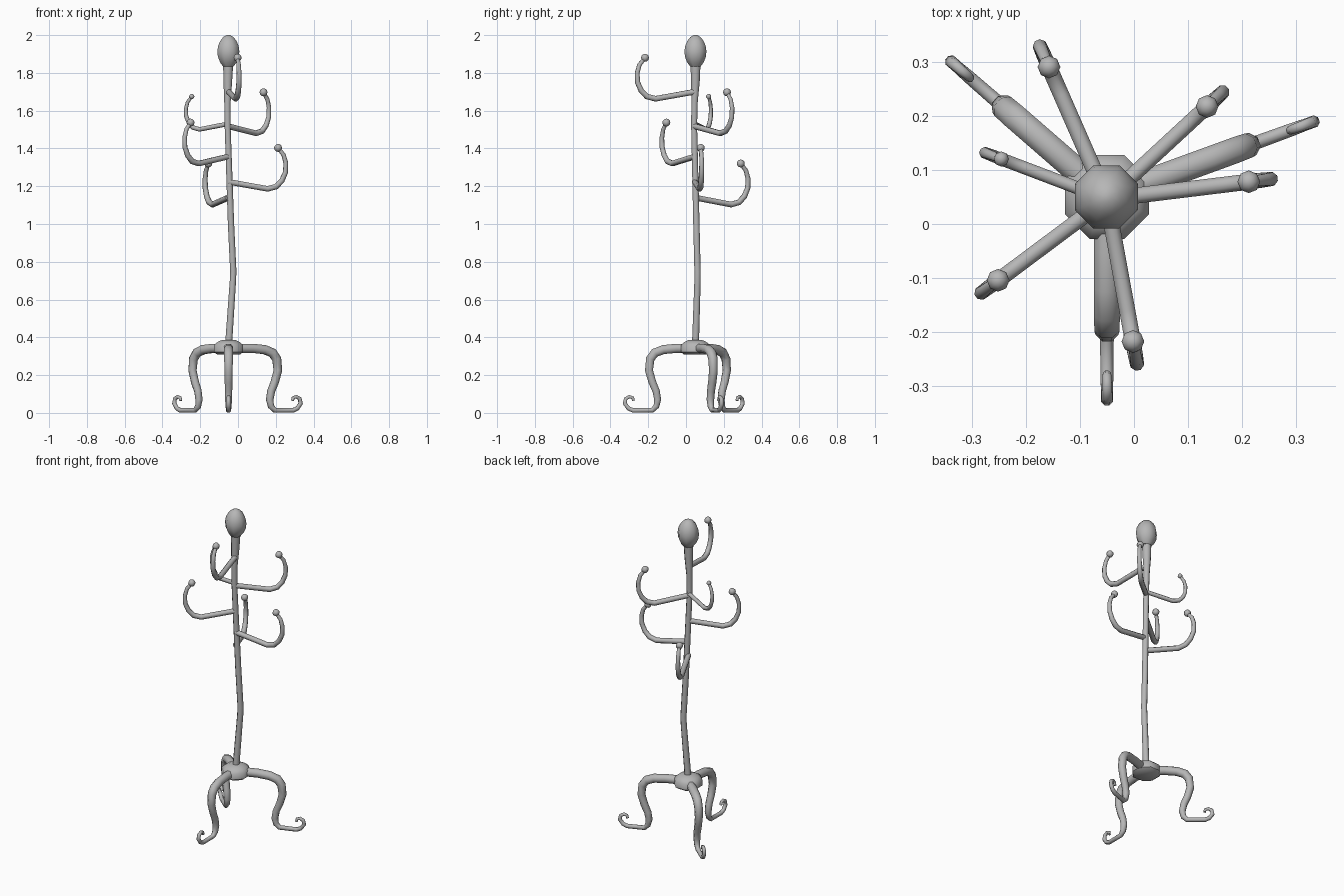
import bpy
import bmesh
from math import cos, sin, pi, radians, atan2, hypot
from mathutils import Vector

cube = bpy.data.objects.get("Cube")
if cube:
    bpy.data.objects.remove(cube, do_unlink=True)

grey = bpy.data.materials.new("grey metal")
grey.use_nodes = True
colour = (0.47, 0.47, 0.47, 1)
grey.diffuse_color = colour
grey.node_tree.nodes["Principled BSDF"].inputs["Base Color"].default_value = colour

UP = Vector((0, 0, 1))
AXIS = Vector((-0.05, 0.05, 0))


def loft(name, rings, sides=8):
    """Skin rings given as (centre, u, v), where u and v carry the radii."""
    bm = bmesh.new()
    loops = []
    for c, u, v in rings:
        angles = [2 * pi * (i + 0.5) / sides for i in range(sides)]
        loops.append([bm.verts.new(c + u * cos(a) + v * sin(a)) for a in angles])
    for a, b in zip(loops, loops[1:]):
        for i in range(sides):
            j = (i + 1) % sides
            bm.faces.new((a[i], a[j], b[j], b[i]))
    bm.faces.new(loops[0])
    bm.faces.new(loops[-1])
    bmesh.ops.recalc_face_normals(bm, faces=bm.faces)
    finish(name, bm)


def finish(name, bm):
    mesh = bpy.data.meshes.new(name)
    bm.to_mesh(mesh)
    bm.free()
    mesh.materials.append(grey)
    obj = bpy.data.objects.new(name, mesh)
    bpy.context.collection.objects.link(obj)
    bpy.ops.object.select_all(action="DESELECT")
    obj.select_set(True)
    bpy.context.view_layer.objects.active = obj
    bpy.ops.object.shade_smooth_by_angle(angle=radians(50))


def lathe(name, profile):
    """Upright rings from (x, y, z, radius)."""
    loft(name, [(Vector((x, y, z)), Vector((r, 0, 0)), Vector((0, r, 0)))
                for x, y, z, r in profile])


def bent_tube(name, base, angle, path):
    """Tube in a vertical plane from (reach, height, radius)."""
    out = Vector((cos(angle), sin(angle), 0))
    side = out.cross(UP)
    pts = [base + out * r + UP * z for r, z, _ in path]
    rings = []
    for i, p in enumerate(pts):
        before = (p - pts[max(i - 1, 0)]).normalized()
        after = (pts[min(i + 1, len(pts) - 1)] - p).normalized()
        normal = side.cross((before + after).normalized())
        rings.append((p, side * path[i][2], normal * path[i][2]))
    loft(name, rings)


# Slightly crooked post, flaring below the finial
lathe("post", [
    (-0.05, 0.05, 0.36, 0.02), (-0.027, 0.061, 0.70, 0.018),
    (-0.025, 0.061, 0.75, 0.018), (-0.037, 0.055, 1.0, 0.018),
    (-0.055, 0.043, 1.52, 0.017), (-0.056, 0.045, 1.64, 0.018),
    (-0.054, 0.05, 1.76, 0.025), (-0.052, 0.05, 1.85, 0.029)])

# Egg-shaped finial
lathe("finial", [(-0.051, 0.05, z, r) for z, r in [
    (1.833, 0.029), (1.855, 0.047), (1.885, 0.06), (1.915, 0.063),
    (1.945, 0.058), (1.97, 0.046), (1.99, 0.029), (2.0, 0.01)]])

# Hub that joins the legs
lathe("hub", [(-0.05, 0.05, z, r) for z, r in [
    (0.308, 0.064), (0.322, 0.084), (0.358, 0.084), (0.376, 0.062), (0.387, 0.036)]])

# Three scrolled legs, each set out from the hub by its own offset
LEG = [(0.03, 0.342, 0.026), (0.10, 0.342, 0.026), (0.17, 0.335, 0.026),
       (0.215, 0.318, 0.026), (0.239, 0.286, 0.025), (0.246, 0.225, 0.023),
       (0.229, 0.165, 0.022), (0.208, 0.115, 0.021), (0.20, 0.07, 0.02),
       (0.207, 0.035, 0.017), (0.228, 0.014, 0.014), (0.33, 0.013, 0.013),
       (0.355, 0.024, 0.012), (0.374, 0.05, 0.012), (0.369, 0.075, 0.011),
       (0.35, 0.086, 0.01), (0.332, 0.08, 0.009), (0.328, 0.064, 0.008)]
for name, degrees, offset in [("front_leg", -90, 0),
                              ("left_leg", 20, 0.032), ("right_leg", 139, 0.007)]:
    bent_tube(name, AXIS, radians(degrees), [(r + offset, z, w) for r, z, w in LEG])

# Six coat hooks, each placed by its ball tip (x, y, z, ball radius)
HOOK = [(0, -0.18, 0.016), (0.205, -0.217, 0.016), (0.25, -0.205, 0.016),
        (0.28, -0.174, 0.015), (0.299, -0.13, 0.014), (0.301, -0.08, 0.013),
        (0.289, -0.037, 0.012), (0.26, 0, 0.01)]
TIPS = [(-0.002, -0.217, 1.88, 0.021), (0.135, 0.217, 1.697, 0.021),
        (-0.245, 0.12, 1.675, 0.014), (-0.251, -0.104, 1.537, 0.021),
        (0.212, 0.078, 1.403, 0.021), (-0.157, 0.29, 1.32, 0.021)]
for n, (x, y, z, ball) in enumerate(TIPS, 1):
    base = Vector((-0.05, 0.046, z))
    dx, dy = x - base.x, y - base.y
    k = hypot(dx, dy) / 0.26
    bent_tube(f"hook_{n}", base, atan2(dy, dx),
              [(r * k, h * (k if k < 0.9 else 1), w * min(k, 1)) for r, h, w in HOOK])
    bm = bmesh.new()
    bmesh.ops.create_uvsphere(bm, u_segments=8, v_segments=6, radius=ball)
    bmesh.ops.translate(bm, verts=bm.verts, vec=(x, y, z))
    finish(f"hook_ball_{n}", bm)
